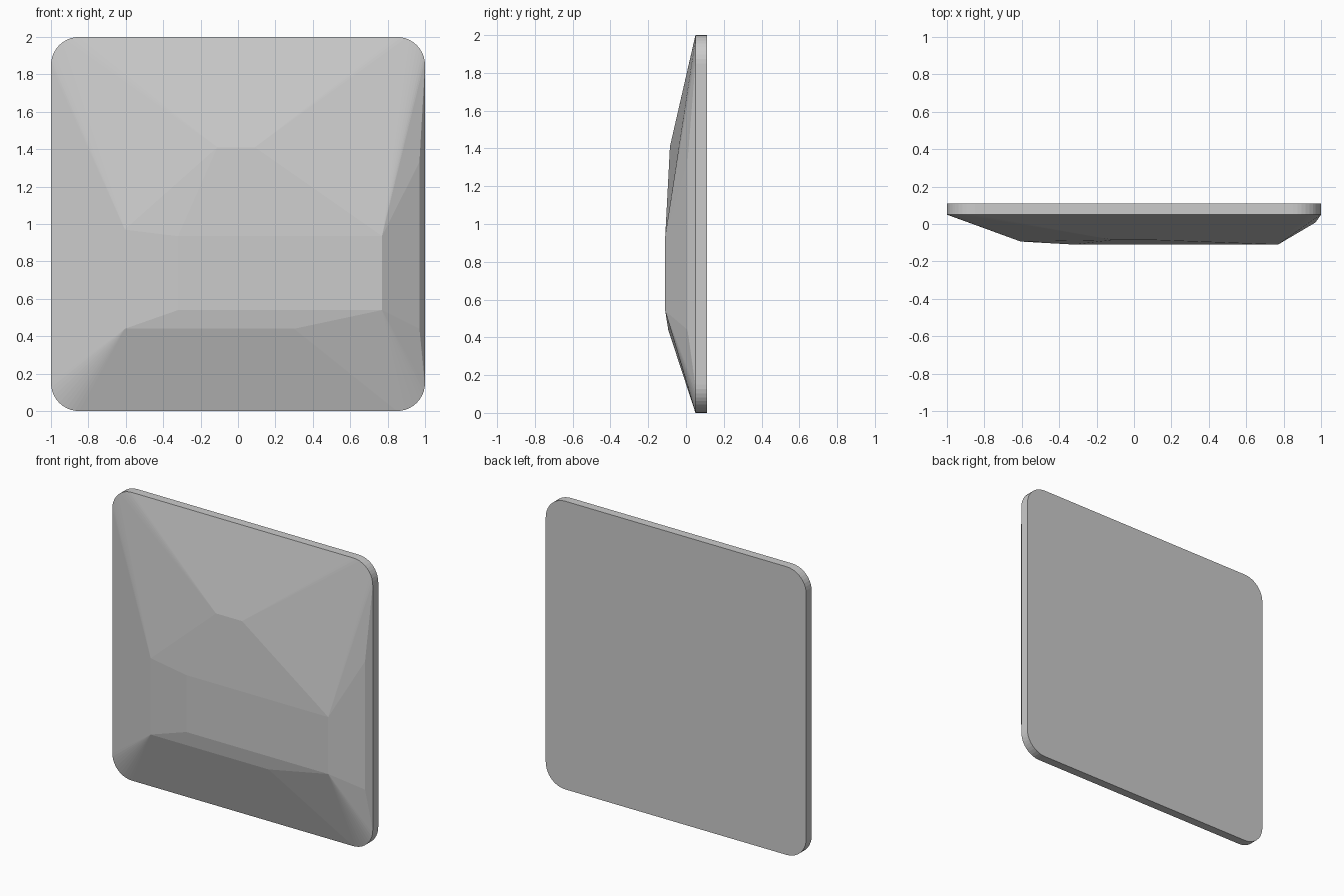
import bpy, bmesh, math

if "Cube" in bpy.data.objects:
    bpy.data.objects.remove(bpy.data.objects["Cube"])

FRONT, RIM, BACK = -0.11, 0.05, 0.11
RADIUS, SEGS = 0.15, 10

bm = bmesh.new()

# rounded square outline, at the rim and at the flat back
for y in (RIM, BACK):
    for quarter, (sx, sz) in enumerate([(1, 1), (-1, 1), (-1, -1), (1, -1)]):
        for i in range(SEGS + 1):
            a = math.pi / 2 * (quarter + i / SEGS)
            bm.verts.new((sx * (1 - RADIUS) + RADIUS * math.cos(a), y,
                          1 + sz * (1 - RADIUS) + RADIUS * math.sin(a)))

# corners of the chiselled front facets
facets = [
    (-0.32, FRONT, 0.935), (0.77, FRONT, 0.935), (0.77, FRONT, 0.54), (-0.32, FRONT, 0.54),
    (-0.11, -0.085, 1.41), (0.09, -0.085, 1.41),
    (-0.605, -0.094, 0.97), (-0.605, -0.094, 0.44), (0.3, -0.094, 0.44),
    (0.97, 0.008, 1.33), (0.97, 0.008, 0.44),
]
for p in facets:
    bm.verts.new(p)

# the tile is the convex shell around all of them
bmesh.ops.convex_hull(bm, input=bm.verts)
bmesh.ops.dissolve_limit(bm, angle_limit=math.radians(0.3), verts=bm.verts, edges=bm.edges)
bmesh.ops.recalc_face_normals(bm, faces=bm.faces)

mesh = bpy.data.meshes.new("faceted_tile")
bm.to_mesh(mesh)
bm.free()
tile = bpy.data.objects.new("faceted_tile", mesh)
bpy.context.collection.objects.link(tile)
